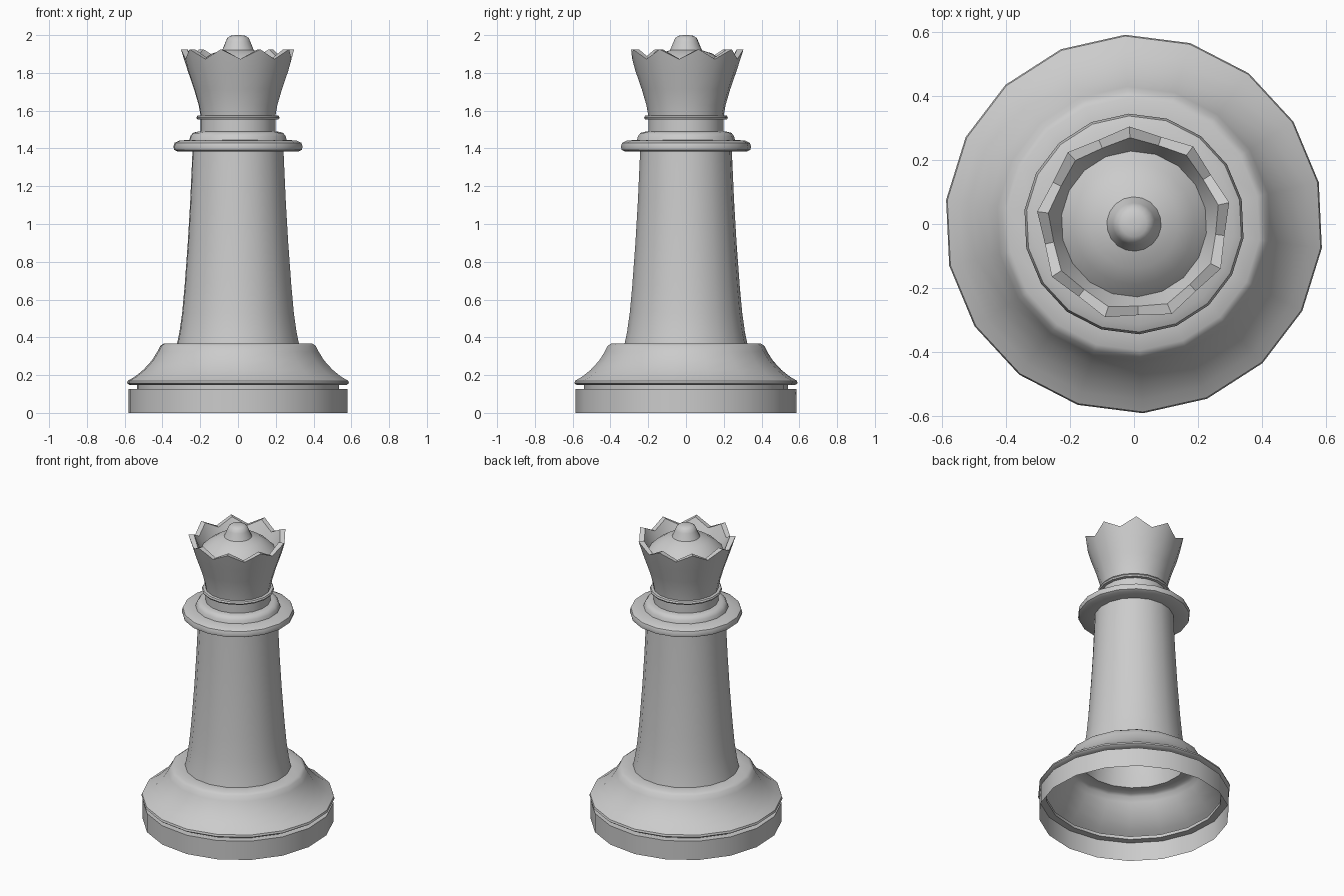
import bpy, bmesh, math

if "Cube" in bpy.data.objects:
    bpy.data.objects.remove(bpy.data.objects["Cube"])

SIDES = 18
OFFSET = math.radians(12.7)


def lathe(name, profile, cap_top=False):
    """Spin a bottom-to-top profile. Rows with 4 numbers give (r, z) for even and odd sides."""
    bm = bmesh.new()
    rings = []
    for row in profile:
        ring = []
        for k in range(SIDES):
            r, z = row[-2:] if k % 2 else row[:2]
            a = OFFSET + k * math.tau / SIDES
            ring.append(bm.verts.new((r * math.cos(a), r * math.sin(a), z)))
        rings.append(ring)
    for lo, hi in zip(rings, rings[1:]):
        for k in range(SIDES):
            n = (k + 1) % SIDES
            bm.faces.new((lo[k], lo[n], hi[n], hi[k]))
    if cap_top:
        bm.faces.new(rings[-1])
    mesh = bpy.data.meshes.new(name)
    bm.to_mesh(mesh)
    bm.free()
    obj = bpy.data.objects.new(name, mesh)
    bpy.context.collection.objects.link(obj)
    bpy.ops.object.select_all(action='DESELECT')
    obj.select_set(True)
    bpy.context.view_layer.objects.active = obj
    bpy.ops.object.shade_smooth_by_angle(angle=math.radians(40))
    return obj


# Hollow base: plinth band, groove, rolled edge and bell-shaped top
lathe("base", [
    (.585, 0), (.585, .127), (.54, .127), (.54, .148), (.58, .148), (.592, .157),
    (.588, .17), (.55, .192), (.505, .228), (.46, .277), (.43, .325),
    (.415, .355), (.395, .368), (.325, .368)])

# Tapering shaft
lathe("shaft", [
    (.325, .368), (.312, .43), (.298, .53), (.285, .67), (.268, .9),
    (.255, 1.12), (.243, 1.385)])

# Wide collar with a smaller step above it
lathe("collar", [
    (.243, 1.385), (.325, 1.385), (.341, 1.393), (.345, 1.41), (.338, 1.43),
    (.315, 1.441), (.26, 1.446), (.254, 1.465), (.242, 1.482), (.22, 1.488),
    (.2, 1.49)])

# Neck with a thin ring
lathe("neck", [
    (.2, 1.49), (.2, 1.552), (.217, 1.554), (.222, 1.563), (.217, 1.573),
    (.2, 1.575)])

# Flared crown with nine points, thick rim and domed floor
lathe("crown", [
    (.2, 1.575), (.21, 1.63), (.235, 1.715), (.268, 1.81),
    (.305, 1.925, .285, 1.873), (.27, 1.925, .257, 1.873),
    (.228, 1.83), (.19, 1.868), (.14, 1.902), (.085, 1.92)])

# Knob on top
lathe("knob", [
    (.085, 1.92), (.078, 1.935), (.066, 1.965), (.057, 1.985), (.04, 1.996),
    (.015, 2.0)], cap_top=True)
